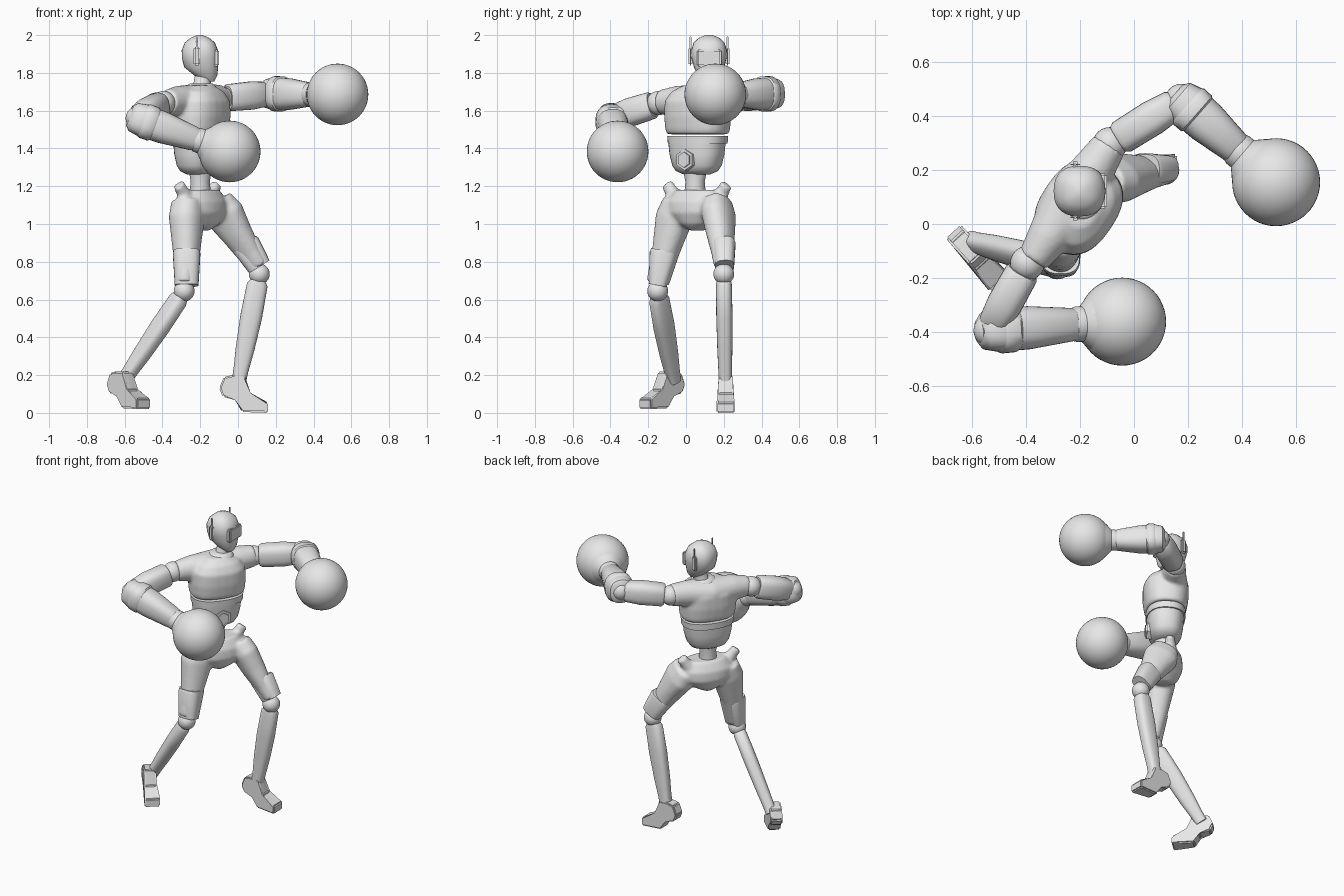
import bpy, bmesh, math
from mathutils import Vector as V

if "Cube" in bpy.data.objects:
    bpy.data.objects.remove(bpy.data.objects["Cube"], do_unlink=True)

grey = bpy.data.materials.new("plain_grey")
grey.use_nodes = True
grey.diffuse_color = (0.8, 0.8, 0.8, 1)
grey.node_tree.nodes["Principled BSDF"].inputs["Base Color"].default_value = (0.8, 0.8, 0.8, 1)

UP = V((0, 0, 1))
LEFT = V((0.56, 0.83, 0))      # body's sideways direction
AHEAD = V((0.83, -0.56, 0))    # direction the chest faces


def finish(bm, name, angle=40):
    bmesh.ops.recalc_face_normals(bm, faces=bm.faces)
    mesh = bpy.data.meshes.new(name)
    bm.to_mesh(mesh)
    bm.free()
    mesh.materials.append(grey)
    obj = bpy.data.objects.new(name, mesh)
    bpy.context.collection.objects.link(obj)
    select([obj])
    bpy.ops.object.shade_smooth_by_angle(angle=math.radians(angle))
    return obj


def select(objs):
    bpy.ops.object.select_all(action='DESELECT')
    for o in objs:
        o.select_set(True)
    bpy.context.view_layer.objects.active = objs[0]


def loft(name, rings, power=2.0, sides=28):
    """Skin rings of (centre, half axis a, half axis b) into a closed body."""
    bm = bmesh.new()
    loops = []
    for c, a, b in rings:
        loop = []
        for i in range(sides):
            t = math.tau * i / sides
            ca, sa = math.cos(t), math.sin(t)
            p = c + a * math.copysign(abs(ca) ** (2 / power), ca) \
                  + b * math.copysign(abs(sa) ** (2 / power), sa)
            loop.append(bm.verts.new(p))
        loops.append(loop)
    for lo, hi in zip(loops, loops[1:]):
        for i in range(sides):
            j = (i + 1) % sides
            bm.faces.new((lo[i], lo[j], hi[j], hi[i]))
    bm.faces.new(loops[0][::-1])
    bm.faces.new(loops[-1])
    return finish(bm, name)


def limb(name, start, end, profile, side=UP, power=2.0):
    """Tube along a line; profile rows are (position, radius along side, radius across)."""
    start, end = V(start), V(end)
    axis = (end - start).normalized()
    a = (side - axis * side.dot(axis)).normalized()
    b = axis.cross(a)
    return loft(name, [(start.lerp(end, t), a * r, b * s) for t, r, s in profile], power)


def stack(name, x, y, rows, power=2.0):
    """Upright body turned with the chest; rows are (height, half width, half depth)."""
    return loft(name, [(V((x, y, z)), LEFT * w, AHEAD * d) for z, w, d in rows], power)


def ball(name, centre, radius, segments=32):
    bm = bmesh.new()
    bmesh.ops.create_uvsphere(bm, u_segments=segments, v_segments=segments // 2, radius=radius)
    bmesh.ops.translate(bm, vec=V(centre), verts=bm.verts)
    return finish(bm, name)


def block(name, centre, size, bevel):
    bm = bmesh.new()
    bmesh.ops.create_cube(bm, size=1)
    bmesh.ops.scale(bm, vec=size, verts=bm.verts)
    bmesh.ops.translate(bm, vec=V(centre), verts=bm.verts)
    bmesh.ops.bevel(bm, geom=bm.edges[:], offset=bevel, segments=2, affect='EDGES')
    return finish(bm, name)


def fuse(name, objs):
    """Melt overlapping parts into one smooth shell."""
    select(objs)
    bpy.ops.object.join()
    obj = bpy.context.object
    obj.name = name
    remesh = obj.modifiers.new("melt", 'REMESH')
    remesh.mode = 'VOXEL'
    remesh.voxel_size = 0.01
    remesh.use_smooth_shade = True
    smooth = obj.modifiers.new("soften", 'SMOOTH')
    smooth.iterations = 8


def foot(name, origin, forward, lift):
    """Side profile with a raised heel, given thickness across."""
    profile = [(-.10, .13), (-.075, .19), (-.03, .2), (.035, .2), (.06, .1),
               (.16, .055), (.16, 0), (.02, .005), (-.01, .075), (-.08, .085)]
    f = V(forward).normalized()
    across = UP.cross(f)
    bm = bmesh.new()
    sides = []
    for s in (-1, 1):
        sides.append([bm.verts.new(V(origin) + f * u + UP * (z + lift)
                      + across * s * (0.038 + 0.1 * max(u - 0.04, 0))) for u, z in profile])
    n = len(profile)
    for i in range(n):
        j = (i + 1) % n
        bm.faces.new((sides[0][i], sides[0][j], sides[1][j], sides[1][i]))
    bm.faces.new(sides[0])
    bm.faces.new(sides[1])
    bmesh.ops.bevel(bm, geom=bm.edges[:], offset=0.008, segments=2, affect='EDGES')
    finish(bm, name)


# Head, jaw and neck
head_rows = [(1.755, -.155, .03, .035), (1.785, -.17, .06, .06), (1.83, -.195, .09, .08),
             (1.88, -.2, .097, .093), (1.92, -.202, .096, .094), (1.96, -.202, .08, .082),
             (1.985, -.202, .05, .055), (2.0, -.202, .015, .018)]
loft("head", [(V((x, .122, z)), V((r, 0, 0)), V((0, w, 0))) for z, x, r, w in head_rows], 2.4)
block("visor", (-.115, .122, 1.88), (.03, .13, .09), .008)
limb("neck", (-.2, .1, 1.69), (-.18, .12, 1.8), [(0, .06, .06), (.4, .045, .045), (1, .045, .045)], AHEAD)
for side, y in (("right", .024), ("left", .22)):
    block(side + "_ear", (-.218, y, 1.888), (.036, .022, .1), .009)
    block(side + "_antenna", (-.218, y, 1.955), (.008, .01, .075), .002)

# Chest with shoulders, belly and waist
chest = stack("chest", -.205, .062, [(1.475, .168, .122), (1.5, .175, .132), (1.57, .18, .142),
              (1.65, .175, .142), (1.7, .14, .115), (1.735, .07, .07)], 2.5)
yoke = limb("yoke", (-.375, -.135, 1.645), (-.09, .295, 1.665),
            [(0, .065, .06), (.2, .082, .08), (.5, .085, .11), (.8, .082, .08), (1, .07, .065)], UP)
fuse("chest", [chest, yoke])
loft("collar", [(V((-.195, .09, z)), LEFT * r, AHEAD * r) for z, r in
                ((1.7, .085), (1.73, .078), (1.745, .06))])
stack("rib_band", -.205, .062, [(1.425, .163, .122), (1.467, .167, .124)], 2.4)
stack("belly", -.205, .058, [(1.43, .157, .116), (1.37, .15, .112), (1.31, .135, .102),
                             (1.28, .115, .085), (1.262, .07, .055)], 2.4)
limb("waist", (-.2, .048, 1.3), (-.2, .048, 1.13), [(0, .07, .06), (.45, .052, .05), (1, .06, .06)], LEFT)
for label, r, reach in (("buckle_frame", .062, .118), ("buckle_centre", .045, .126)):
    bm = bmesh.new()
    bmesh.ops.create_cone(bm, cap_ends=True, segments=6, radius1=r, radius2=r * .92, depth=.05)
    bmesh.ops.rotate(bm, verts=bm.verts, matrix=AHEAD.to_track_quat('Z', 'Y').to_matrix())
    bmesh.ops.translate(bm, verts=bm.verts, vec=V((-.205, .058, 1.34)) + AHEAD * (reach - .025))
    finish(bm, label, 20)

# Hips melted together with both thighs
pelvis = stack("pelvis", -.195, .06, [(.965, .03, .05), (1.0, .1, .09), (1.06, .17, .115),
                                      (1.12, .175, .11), (1.18, .13, .075)], 2.2)
horns = [limb("horn", p, q, [(0, .05, .05), (.7, .032, .035), (1, .028, .035)], AHEAD)
         for p, q in (((-.26, -.04, 1.11), (-.315, -.1, 1.21)), ((-.16, .16, 1.11), (-.115, .215, 1.21)))]
left_thigh = limb("thigh", (-.115, .165, 1.12), (.105, .2, .775),
                  [(0, .07, .09), (.2, .08, .11), (.5, .07, .085), (.8, .053, .068), (1, .047, .062)], LEFT, 2.3)
right_thigh = limb("thigh", (-.27, -.04, 1.12), (-.275, -.15, .685),
                   [(0, .08, .08), (.2, .088, .1), (.6, .07, .072), (1, .05, .062)], AHEAD, 2.3)
fuse("hips_and_thighs", [pelvis, left_thigh, right_thigh] + horns)

# Knee guards, knees, shins and feet
limb("left_knee_guard", (.035, .2, .9), (.112, .205, .775),
     [(0, .058, .07), (.1, .062, .076), (1, .05, .064)], V((0, 1, 0)), 2.8)
limb("right_knee_guard", (-.272, -.117, .86), (-.272, -.15, .675),
     [(0, .07, .068), (.1, .073, .073), (1, .063, .048)], V((1, 0, 0)), 2.8)
legs = {"left": ((.113, .2, .735), (.005, .208, .17), (1, 0, 0), (0, .21, 0), 0),
        "right": ((-.285, -.15, .645), (-.605, -.065, .17), (.67, -.74, 0), (-.605, -.1, 0), .02)}
for side, (knee, ankle, forward, origin, lift) in legs.items():
    ball(side + "_knee", knee, .055)
    limb(side + "_shin", knee, ankle, [(.06, .04, .038), (.1, .055, .042), (.4, .058, .043),
         (.7, .05, .04), (.9, .04, .036), (1, .038, .036)], V(forward), 2.6)
    foot(side + "_foot", origin, forward, lift)

# Arms: shoulder, upper arm, elbow, forearm, cuff and round glove
arms = {"left": ((-.09, .295, 1.665), (.175, .46, 1.69), (.385, .275, 1.685), (.527, .155, 1.686)),
        "right": ((-.395, -.145, 1.64), (-.535, -.395, 1.56), (-.215, -.372, 1.445), (-.044, -.362, 1.384))}
for side, (shoulder, elbow, wrist, fist) in arms.items():
    ball(side + "_shoulder", shoulder, .064)
    limb(side + "_upper_arm", shoulder, elbow,
         [(.12, .062, .055), (.17, .072, .064), (.6, .075, .066), (.88, .066, .058), (.92, .055, .05)], UP, 2.7)
    ball(side + "_elbow", elbow, .06)
    limb(side + "_forearm", elbow, wrist,
         [(-.12, .055, .045), (-.06, .078, .07), (.1, .088, .082), (.45, .084, .08),
          (.95, .064, .062), (1, .055, .055)], UP, 2.5)
    limb(side + "_forearm_band", elbow, wrist,
         [(.1, .088, .082), (.13, .094, .088), (.27, .093, .087), (.3, .084, .08)], UP, 2.5)
    limb(side + "_cuff", wrist, fist,
         [(-.1, .06, .06), (0, .066, .066), (.12, .066, .066), (.3, .1, .1), (.5, .125, .125)], UP)
    ball(side + "_glove", fist, .163, 48)
